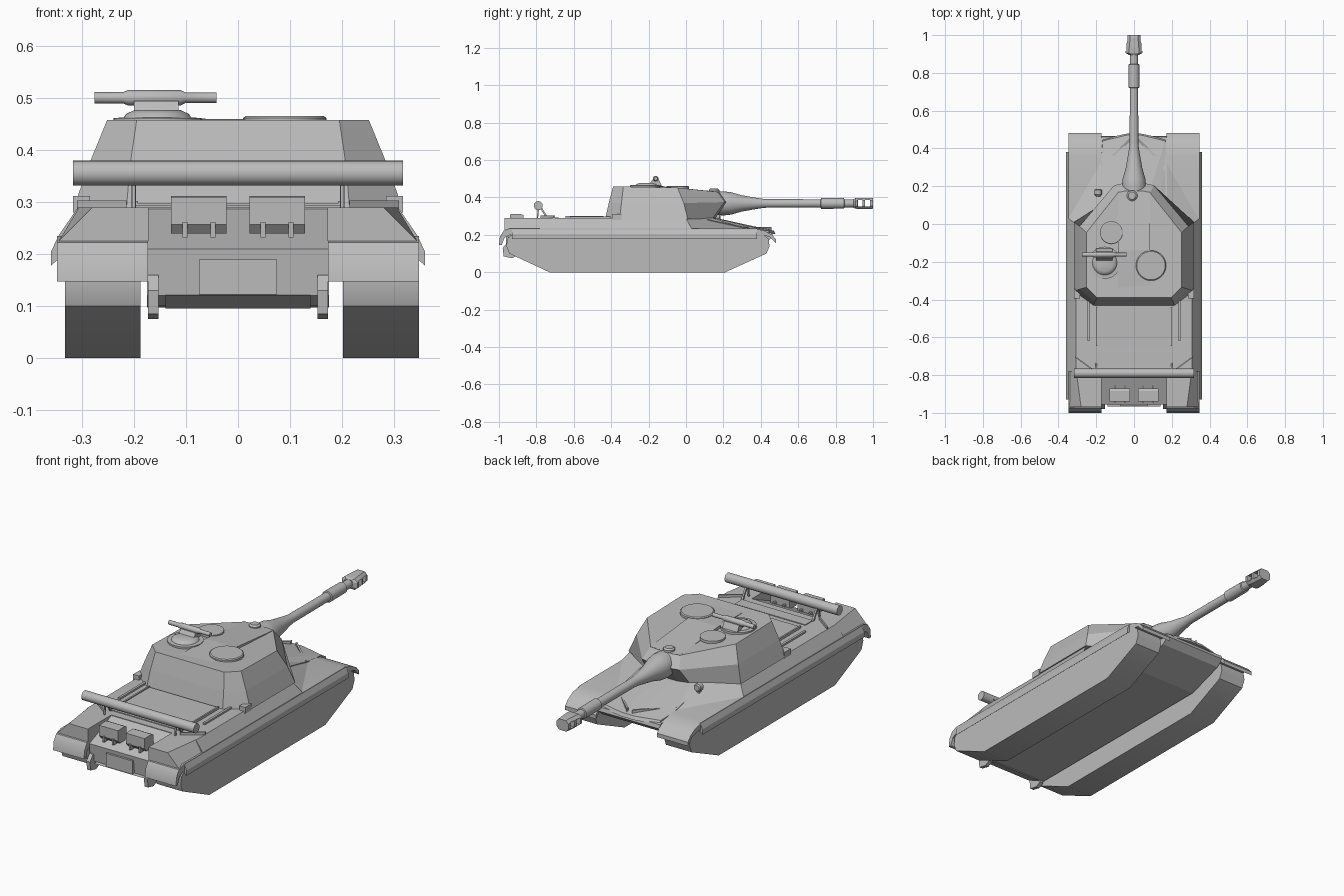
import bpy, bmesh, math
from mathutils import Matrix, Vector

paint = bpy.data.materials.new("plain_grey")
paint.diffuse_color = (0.5, 0.5, 0.5, 1)


def finish(name, bm, smooth=False):
    bmesh.ops.recalc_face_normals(bm, faces=bm.faces[:])
    me = bpy.data.meshes.new(name)
    bm.to_mesh(me)
    bm.free()
    me.materials.append(paint)
    ob = bpy.data.objects.new(name, me)
    bpy.context.collection.objects.link(ob)
    if smooth:
        bpy.ops.object.select_all(action='DESELECT')
        ob.select_set(True)
        bpy.context.view_layer.objects.active = ob
        bpy.ops.object.shade_smooth_by_angle(angle=math.radians(32))
    return ob


def loft(name, rings, smooth=False):
    """Skin a stack of equal-length closed rings and cap both ends."""
    bm = bmesh.new()
    vs = [[bm.verts.new(p) for p in r] for r in rings]
    n = len(vs[0])
    for a, b in zip(vs, vs[1:]):
        for i in range(n):
            j = (i + 1) % n
            bm.faces.new((a[i], a[j], b[j], b[i]))
    bm.faces.new(vs[0][::-1])
    bm.faces.new(vs[-1])
    return finish(name, bm, smooth)


def prism(name, yz, x0, x1, smooth=False):
    """Side profile extruded across x."""
    return loft(name, [[(x, y, z) for y, z in yz] for x in (x0, x1)], smooth)


def box(name, x0, x1, y0, y1, z0, z1):
    return prism(name, [(y0, z0), (y1, z0), (y1, z1), (y0, z1)], x0, x1)


def lathe(name, origin, axis, steps, n=24):
    """Round part: steps are (distance along axis, radius)."""
    rot = Vector((0, 0, 1)).rotation_difference(Vector(axis)).to_matrix()
    o = Vector(origin)
    rings = [[o + rot @ Vector((r * math.cos(2 * math.pi * i / n),
                                r * math.sin(2 * math.pi * i / n), d))
              for i in range(n)] for d, r in steps]
    return loft(name, rings, True)


def mirrored(pts):
    """Right half outline (rear to front) to a full ring."""
    return pts + [(-x, y, z) for x, y, z in reversed(pts)]


# Lower hull with sloping rear deck and angled belly ends
prism("lower_hull", [(-.91, .10), (-.945, .12), (-.955, .21), (-.78, .287), (.10, .287),
                     (.17, .27), (.46, .21), (.465, .19), (.43, .16), (.24, .097)], -.175, .175)

# Upper hull with pointed glacis
loft("upper_hull", [
    mirrored([(.348, -.78, .212), (.348, .03, .212), (.175, .33, .212), (.168, .45, .205), (.04, .478, .205)]),
    mirrored([(.348, -.78, .232), (.348, .03, .232), (.175, .33, .232), (.165, .44, .222), (.04, .47, .222)]),
    mirrored([(.308, -.78, .29), (.308, 0, .29), (.13, .14, .29), (.08, .16, .288), (.03, .17, .288)])])

# Track blocks, fenders, skirts and rear stowage boxes on each side
track = [(-.73, 0), (.21, 0), (.43, .10), (.447, .14), (.44, .18), (.40, .21),
         (-.92, .21), (-.955, .18), (-.96, .14), (-.945, .10)]
fender = [(-1, .147), (-.995, .19), (-.975, .222), (-.94, .235), (.36, .235), (.42, .222),
          (.46, .20), (.482, .175), (.482, .155), (.47, .165), (.445, .19), (.40, .20),
          (-.94, .20), (-.97, .185), (-.985, .147)]
for side, s, t0, t1 in (("left", -1, -.333, -.188), ("right", 1, .202, .348)):
    prism(side + "_track", track, t0, t1, True)
    prism(side + "_fender", fender, s * .173, s * .348, True)
    loft(side + "_skirt", [[(s * .346, y, .234), (s * .36, y, .205), (s * .36, y, .178), (s * .346, y, .19)]
                           for y in (-.93, .38)])
    loft(side + "_stowage_box", [
        [(s * .172, y, .225), (s * .345, y, .225), (s * xt, y, .29), (s * .172, y, .29)]
        for y, xt in ((-.97, .28), (-.775, .306))])
    # Deck rails and folded plates beside the engine cover
    box(side + "_deck_rail", s * .235, s * .247, -.62, -.40, .285, .299)
    loft(side + "_deck_strut", [[(s * .31 + a, -.70, z), (s * .215 + a, -.77, z),
                                 (s * .215 + a, -.778, z), (s * .31 + a, -.708, z)]
                                for a, z in ((0, .285), (0, .303))])
    box(side + "_side_locker", s * .285, s * .318, -.395, -.345, .28, .312)
    # Towing lugs at the rear and splash guards at the nose
    prism(side + "_tow_lug", [(-.93, .075), (-.975, .085), (-.98, .13), (-.955, .16), (-.90, .16), (-.90, .09)],
          s * .153, s * .173)
    loft(side + "_splash_guard", [
        [(s * .015, .445, z), (s * .165, .305, z), (s * .165, .318, z), (s * .015, .458, z)]
        for z in (.21, .242)])
    # Exhaust housings
    x0, x1 = s * .022, s * .129
    prism(side + "_exhaust_box", [(-.94, .257), (-.925, .24), (-.87, .24), (-.87, .305), (-.885, .312), (-.94, .31)],
          x0, x1)
    for x in (.048, .102):
        box(side + "_exhaust_foot", s * (x - .005), s * (x + .005), -.945, -.855, .232, .262)
    # Brackets for the carried log
    loft(side + "_log_bracket", [[(s * .196, y, z), (s * .205, y, z), (s * .205, y + .012, z), (s * .196, y + .012, z)]
                                 for y, z in ((-.745, .285), (-.785, .35))])
    prism(side + "_bracket_brace", [(-.80, .27), (-.793, .27), (-.785, .345), (-.792, .345)], s * .197, s * .204)

# Rear access plate and lower lip
box("rear_plate", -.075, .075, -.963, -.94, .122, .19)
prism("rear_lip", [(-.965, .12), (-.90, .095), (-.90, .125)], -.14, .14)

# Carried log
lathe("log", (-.318, -.79, .356), (1, 0, 0), [(0, .024), (.636, .024)])

# Engine deck panels
box("engine_cover", -.20, .20, -.645, -.44, .285, .297)
box("rear_grille", -.20, .20, -.74, -.68, .285, .294)
for s in (-1, 1):
    box("engine_cover_rail", s * .192, s * .20, -.645, -.44, .295, .302)

# Turret: faceted shell, undercut at the front
loft("turret", [
    mirrored([(.215, -.432, .285), (.318, -.355, .285), (.318, .01, .285), (.12, .14, .285), (.06, .155, .285)]),
    mirrored([(.208, -.413, .37), (.288, -.345, .37), (.288, -.012, .37), (.105, .205, .375), (.06, .215, .375)]),
    mirrored([(.195, -.39, .458), (.252, -.335, .458), (.252, -.045, .452), (.085, .165, .43), (.05, .175, .43)])])
prism("turret_roof", [(-.385, .455), (-.14, .46), (.17, .431), (.15, .41), (-.38, .44)], -.085, .085)

# Roof hatches and cupola
lathe("right_hatch", (.09, -.22, .45), (0, 0, 1), [(0, .08), (.012, .08), (.016, .075)], 32)
lathe("loader_hatch", (-.12, -.045, .445), (0, 0, 1), [(0, .06), (.014, .06), (.016, .057)], 32)
lathe("cupola", (-.155, -.205, .45), (0, 0, 1),
      [(0, .085), (.012, .085), (.013, .065), (.02, .06), (.027, .045)], 32)
lathe("gunsight_dome", (-.01, .15, .42), (0, 0, 1), [(0, .028), (.02, .028), (.027, .02)])

# Roof machine gun laid across the cupola
prism("gun_mount", [(-.20, .465), (-.13, .465), (-.145, .495), (-.18, .495)], -.20, -.115)
lathe("machine_gun", (-.276, -.162, .501), (1, 0, 0),
      [(0, .011), (.055, .011), (.065, .015), (.165, .015), (.175, .010), (.235, .010)], 12)

# Main gun: flared mantlet, tube and sleeve
lathe("main_gun", (0, 0, .368), (0, 1, 0),
      [(.12, .06), (.205, .064), (.24, .060), (.30, .043), (.40, .026), (.43, .023), (.72, .022),
       (.722, .029), (.845, .028), (.847, .022), (.92, .021)], 28)

# Muzzle brake with side ports
brake_rings = []
for y, w, h in ((.895, .026, .022), (.905, .045, .028), (.935, .042, .03), (.985, .035, .03), (1.0, .033, .028)):
    brake_rings.append([(w * a, y, .368 + h * b) for a, b in
                        ((1, -.5), (1, .5), (.6, 1), (-.6, 1), (-1, .5), (-1, -.5), (-.6, -1), (.6, -1))])
brake = loft("muzzle_brake", brake_rings)
for y0, y1 in ((.917, .945), (.957, .985)):
    cutter = box("port_cutter", -.1, .1, y0, y1, .351, .385)
    cutter.hide_render = True
    cutter.hide_viewport = True
    mod = brake.modifiers.new("port", 'BOOLEAN')
    mod.operation = 'DIFFERENCE'
    mod.solver = 'EXACT'
    mod.object = cutter

# Headlight on the glacis
lathe("headlight", (-.19, .145, .297), (0, 1, 0), [(0, .010), (.012, .02), (.035, .02), (.04, .015)], 16)
box("headlight_post", -.197, -.183, .155, .175, .25, .29)
